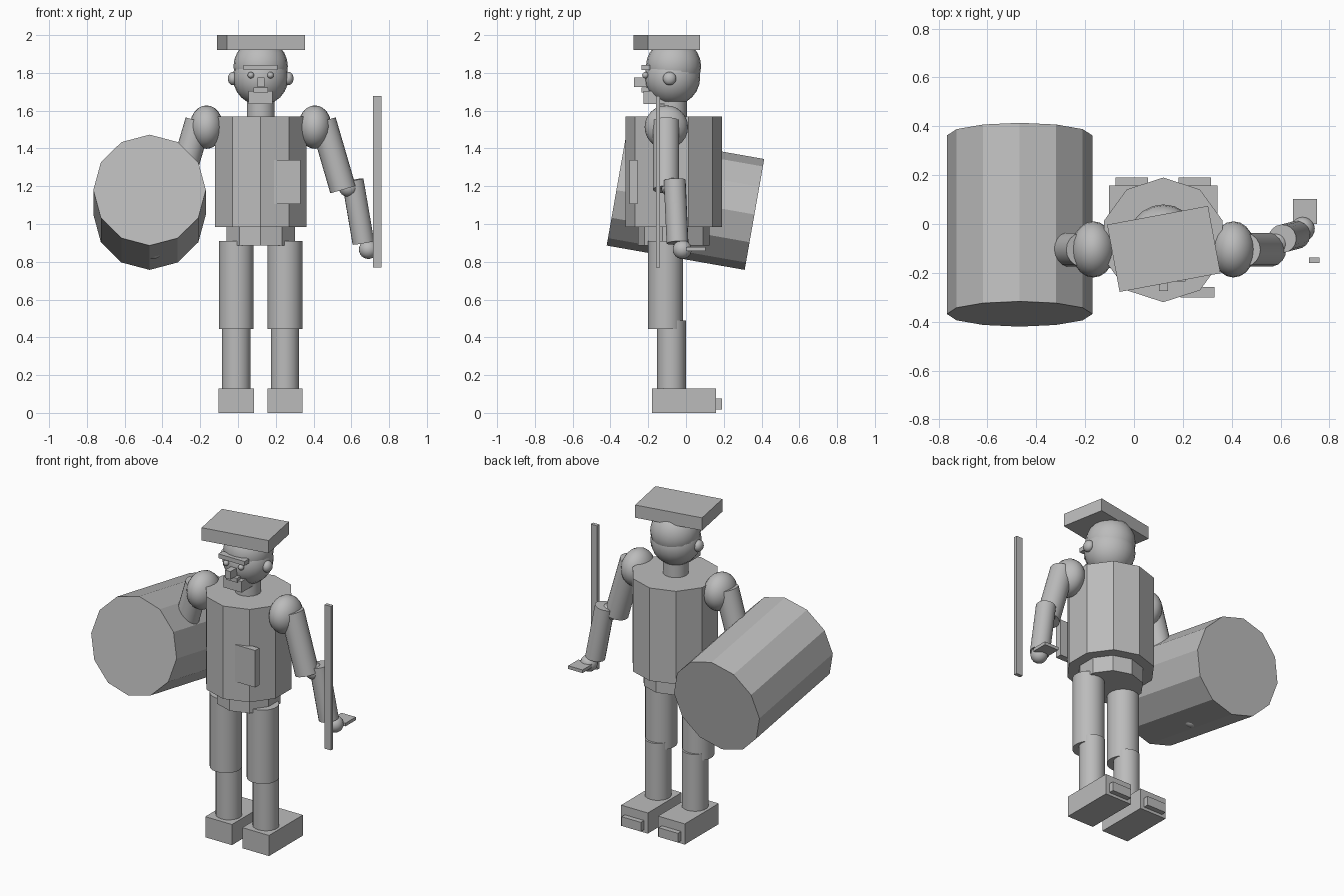
import bpy, math
from mathutils import Vector

default = bpy.data.objects.get("Cube")
if default:
    bpy.data.objects.remove(default, do_unlink=True)

# One plain grey for the whole figure
grey = bpy.data.materials.new("plain_grey")
grey.use_nodes = True
tone = (0.5, 0.5, 0.5, 1)
grey.diffuse_color = tone
grey.node_tree.nodes["Principled BSDF"].inputs["Base Color"].default_value = tone

MID = 0.12   # x of the figure's own centre line
BODY_Y = -0.065


def finish(name, smooth):
    obj = bpy.context.object
    obj.name = name
    obj.data.materials.append(grey)
    bpy.ops.object.transform_apply(location=False, rotation=False, scale=True)
    if smooth:
        bpy.ops.object.shade_smooth_by_angle(angle=math.radians(29))
    return obj


def box(name, low, high, turn=0):
    low, high = Vector(low), Vector(high)
    bpy.ops.mesh.primitive_cube_add(size=1, location=(low + high) / 2, rotation=(0, 0, turn))
    bpy.context.object.scale = high - low
    return finish(name, False)


def ball(name, centre, radii):
    bpy.ops.mesh.primitive_uv_sphere_add(segments=20, ring_count=12, radius=1, location=centre)
    bpy.context.object.scale = radii
    return finish(name, True)


def rod(name, start, end, radius, sides=18, smooth=True):
    start, end = Vector(start), Vector(end)
    axis = end - start
    bpy.ops.mesh.primitive_cylinder_add(
        vertices=sides, radius=radius, depth=axis.length, location=(start + end) / 2,
        rotation=axis.to_track_quat('Z', 'Y').to_euler())
    return finish(name, smooth)


# Torso and hips
rod("torso", (MID, BODY_Y, 0.985), (MID, BODY_Y, 1.57), 0.255, 10, False)
rod("hips", (MID, BODY_Y, 0.885), (MID, BODY_Y, 1.0), 0.19, 10, False)
rod("neck", (MID, -0.07, 1.54), (MID, -0.07, 1.7), 0.074)
box("chest_pouch", (0.19, -0.3, 1.105), (0.33, -0.258, 1.338))

# Head, hair and hat
ball("head", (MID, -0.072, 1.775), (0.147, 0.147, 0.147))
ball("hair", (MID, -0.066, 1.835), (0.144, 0.146, 0.144))
box("hat", (-0.088, -0.242, 1.92), (0.332, 0.038, 2.0), math.radians(10.5))

# Face
box("brow", (0.028, -0.235, 1.815), (0.21, -0.19, 1.842))
box("nose", (0.102, -0.275, 1.725), (0.14, -0.2, 1.775))
box("moustache", (0.083, -0.236, 1.695), (0.158, -0.19, 1.722))
box("beard", (0.055, -0.225, 1.635), (0.183, -0.1, 1.705))

# Paired parts, mirrored about the figure's centre line
for side, s in (("left", 1), ("right", -1)):
    def at(dx, y, z):
        return (MID + s * dx, y, z)

    def pair_box(name, dx, half, y0, y1, z0, z1):
        x = MID + s * dx
        box(f"{side}_{name}", (x - half, y0, z0), (x + half, y1, z1))

    ball(f"{side}_eye", at(0.052, -0.215, 1.788), (0.017, 0.017, 0.017))
    ball(f"{side}_ear", at(0.147, -0.087, 1.77), (0.027, 0.035, 0.035))

    # Arm
    ball(f"{side}_shoulder", at(0.287, -0.104, 1.513), (0.089, 0.115, 0.115))
    rod(f"{side}_upper_arm", at(0.33, -0.105, 1.545), at(0.436, -0.105, 1.182), 0.07)
    ball(f"{side}_elbow", at(0.465, -0.08, 1.195), (0.052, 0.052, 0.052))
    rod(f"{side}_forearm", at(0.487, -0.06, 1.232), at(0.544, -0.045, 0.9), 0.058)
    ball(f"{side}_hand", at(0.57, -0.02, 0.865), (0.05, 0.05, 0.05))
    pair_box("fingers", 0.58, 0.05, 0.0, 0.102, 0.858, 0.878)

    # Leg
    rod(f"{side}_thigh", at(0.129, -0.108, 0.445), at(0.129, -0.108, 0.91), 0.093)
    ball(f"{side}_knee", at(0.129, -0.095, 0.5), (0.08, 0.08, 0.08))
    rod(f"{side}_shin", at(0.129, -0.077, 0.11), at(0.129, -0.077, 0.488), 0.076)
    pair_box("foot", 0.129, 0.093, -0.18, 0.158, 0.0, 0.13)
    pair_box("toe_cap", 0.129, 0.067, 0.14, 0.19, 0.018, 0.076)

# Drum on the right arm, tipped down towards the back
bpy.ops.mesh.primitive_cylinder_add(
    vertices=12, radius=0.298, depth=0.742, location=(-0.468, -0.003, 1.115),
    rotation=(math.radians(80), 0, 0))
finish("drum", False)

# Upright stick by the left hand
box("drum_stick", (0.716, -0.16, 0.77), (0.76, -0.137, 1.677))
